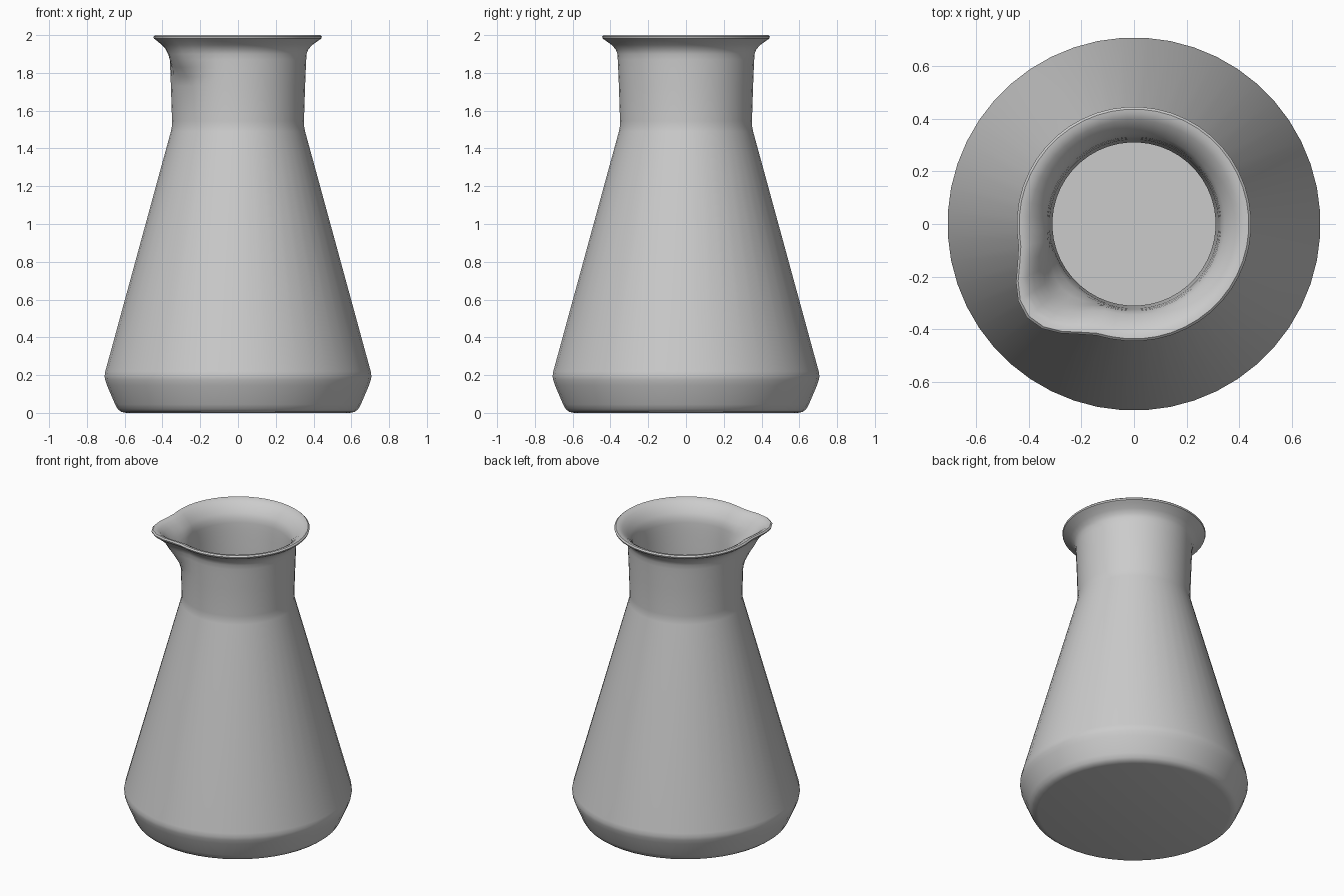
import bpy, bmesh
from math import pi, cos, sin, radians

if "Cube" in bpy.data.objects:
    bpy.data.objects.remove(bpy.data.objects["Cube"])

SEGS = 48
SPOUT_ANGLE = radians(221.25)   # pouring lip direction (front left)
SPOUT_WIDTH = radians(33)
SPOUT_REACH = 0.095

# Closed wall profile (radius, height): outside going up, over the rim, inside going down
PROFILE = [
    (0.595, 0.0), (0.62, 0.006), (0.638, 0.02), (0.652, 0.045),
    (0.695, 0.145), (0.705, 0.175), (0.708, 0.195), (0.704, 0.22),
    (0.356, 1.49), (0.351, 1.515), (0.35, 1.545),
    (0.356, 1.73), (0.358, 1.78), (0.36, 1.83), (0.362, 1.87), (0.364, 1.90),
    (0.373, 1.925), (0.395, 1.948), (0.425, 1.97), (0.442, 1.982),
    (0.445, 1.992), (0.436, 2.0), (0.418, 1.998),
    (0.395, 1.985), (0.37, 1.962), (0.345, 1.93), (0.331, 1.90),
    (0.327, 1.87), (0.324, 1.83), (0.321, 1.78), (0.319, 1.73),
    (0.31, 1.545), (0.311, 1.515), (0.316, 1.485),
    (0.664, 0.22), (0.668, 0.195), (0.657, 0.155), (0.62, 0.065), (0.595, 0.04),
]


def spout(angle, z):
    """Extra radius that pulls the upper neck and rim out into a pouring lip."""
    d = abs((angle - SPOUT_ANGLE + pi) % (2 * pi) - pi)
    t = min(max((z - 1.73) / 0.21, 0), 1)
    if d >= SPOUT_WIDTH:
        return 0.0
    return SPOUT_REACH * t * t * (3 - 2 * t) * 0.5 * (1 + cos(pi * d / SPOUT_WIDTH))


# Flask: lathed wall with a deformed lip, capped outside and inside at the bottom
bm = bmesh.new()
rings = []
for r, z in PROFILE:
    ring = []
    for i in range(SEGS):
        a = SPOUT_ANGLE + 2 * pi * i / SEGS
        rad = r + spout(a, z)
        ring.append(bm.verts.new((rad * cos(a), rad * sin(a), z)))
    rings.append(ring)
for low, high in zip(rings, rings[1:]):
    for i in range(SEGS):
        j = (i + 1) % SEGS
        bm.faces.new((low[i], low[j], high[j], high[i]))
bm.faces.new(rings[0][::-1])
bm.faces.new(rings[-1])
bmesh.ops.recalc_face_normals(bm, faces=bm.faces)

mesh = bpy.data.meshes.new("flask")
bm.to_mesh(mesh)
bm.free()
flask = bpy.data.objects.new("flask", mesh)
bpy.context.collection.objects.link(flask)
bpy.context.view_layer.objects.active = flask
flask.select_set(True)
bpy.ops.object.shade_smooth_by_angle(angle=radians(35))
